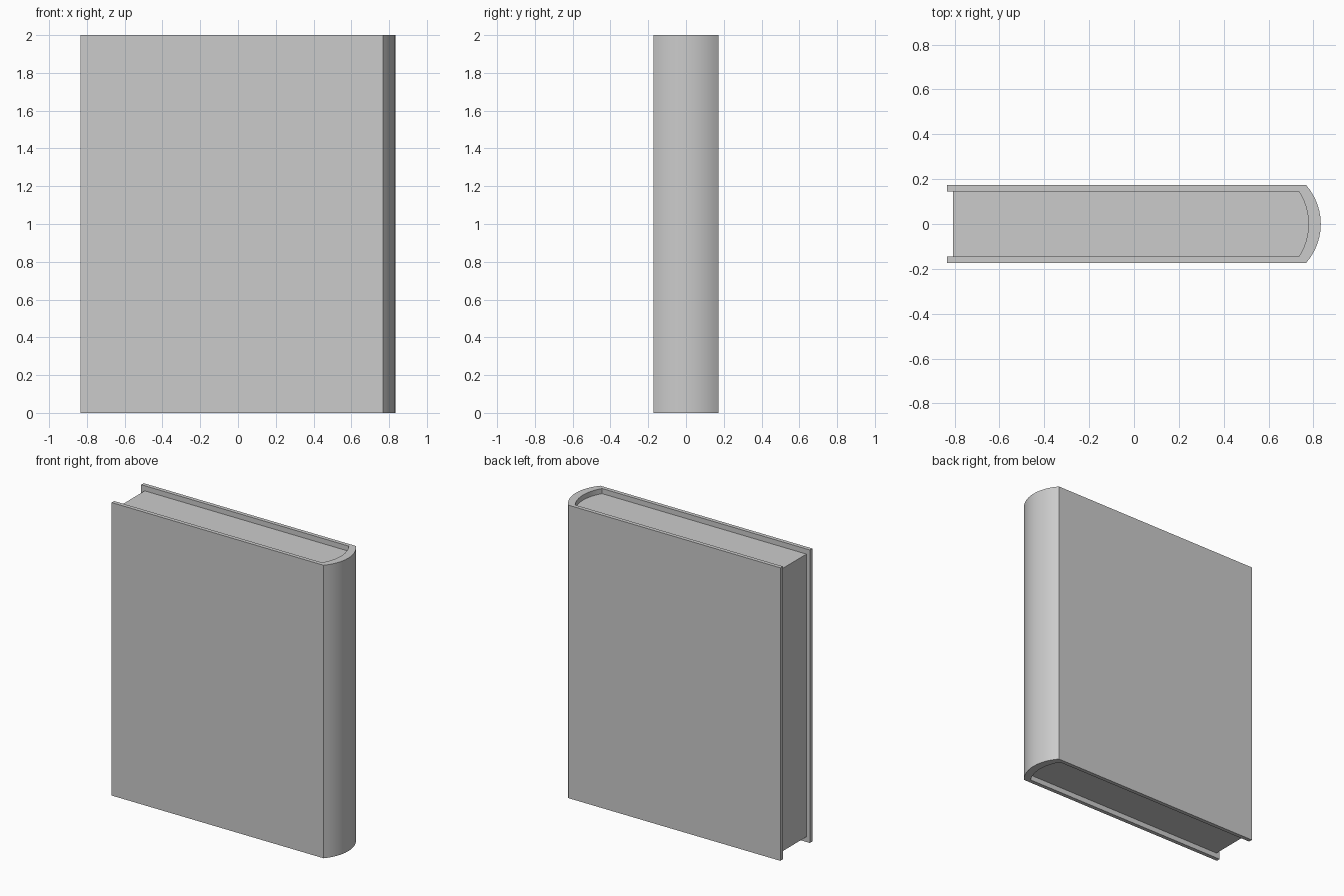
import bpy, bmesh, math

if "Cube" in bpy.data.objects:
    bpy.data.objects.remove(bpy.data.objects["Cube"])

HEIGHT = 2.0
RECESS = 0.035
ARC_STEPS = 12


def book_outline(x_open, x_corner, x_crown, half_y):
    """Open U outline: straight boards joined by a shallow circular spine arc."""
    sag = x_crown - x_corner
    radius = (half_y ** 2 + sag ** 2) / (2 * sag)
    sweep = math.asin(half_y / radius)
    pts = [(x_open, -half_y)]
    for i in range(ARC_STEPS + 1):
        a = -sweep + 2 * sweep * i / ARC_STEPS
        pts.append((x_crown - radius + radius * math.cos(a), radius * math.sin(a)))
    pts.append((x_open, half_y))
    return pts


def extrude_part(name, points, faces, z0, z1):
    """Extrude flat faces from z0 to z1 into a closed solid."""
    bm = bmesh.new()
    verts = [bm.verts.new((x, y, z0)) for x, y in points]
    flat = [bm.faces.new([verts[i] for i in f]) for f in faces]
    new = bmesh.ops.extrude_face_region(bm, geom=flat, use_keep_orig=True)["geom"]
    top = [g for g in new if isinstance(g, bmesh.types.BMVert)]
    bmesh.ops.translate(bm, vec=(0, 0, z1 - z0), verts=top)
    bmesh.ops.recalc_face_normals(bm, faces=bm.faces)
    mesh = bpy.data.meshes.new(name)
    bm.to_mesh(mesh)
    bm.free()
    obj = bpy.data.objects.new(name, mesh)
    bpy.context.collection.objects.link(obj)
    # Smooth spine, crisp corners
    bpy.ops.object.select_all(action='DESELECT')
    obj.select_set(True)
    bpy.context.view_layer.objects.active = obj
    bpy.ops.object.shade_smooth_by_angle(angle=math.radians(25))
    return obj


# Cover: two boards and a rounded spine as one bent strip
outer = book_outline(-0.833, 0.768, 0.833, 0.173)
inner = book_outline(-0.833, 0.735, 0.778, 0.146)
n = len(outer)
strip = [(i, i + 1, n + i + 1, n + i) for i in range(n - 1)]
extrude_part("cover", outer + inner, strip, 0, HEIGHT)

# Page block: fills the cover, set in at the top, bottom and open edge
pages = book_outline(-0.807, 0.735, 0.778, 0.146)
extrude_part("page_block", pages, [tuple(range(n))], RECESS, HEIGHT - RECESS)
